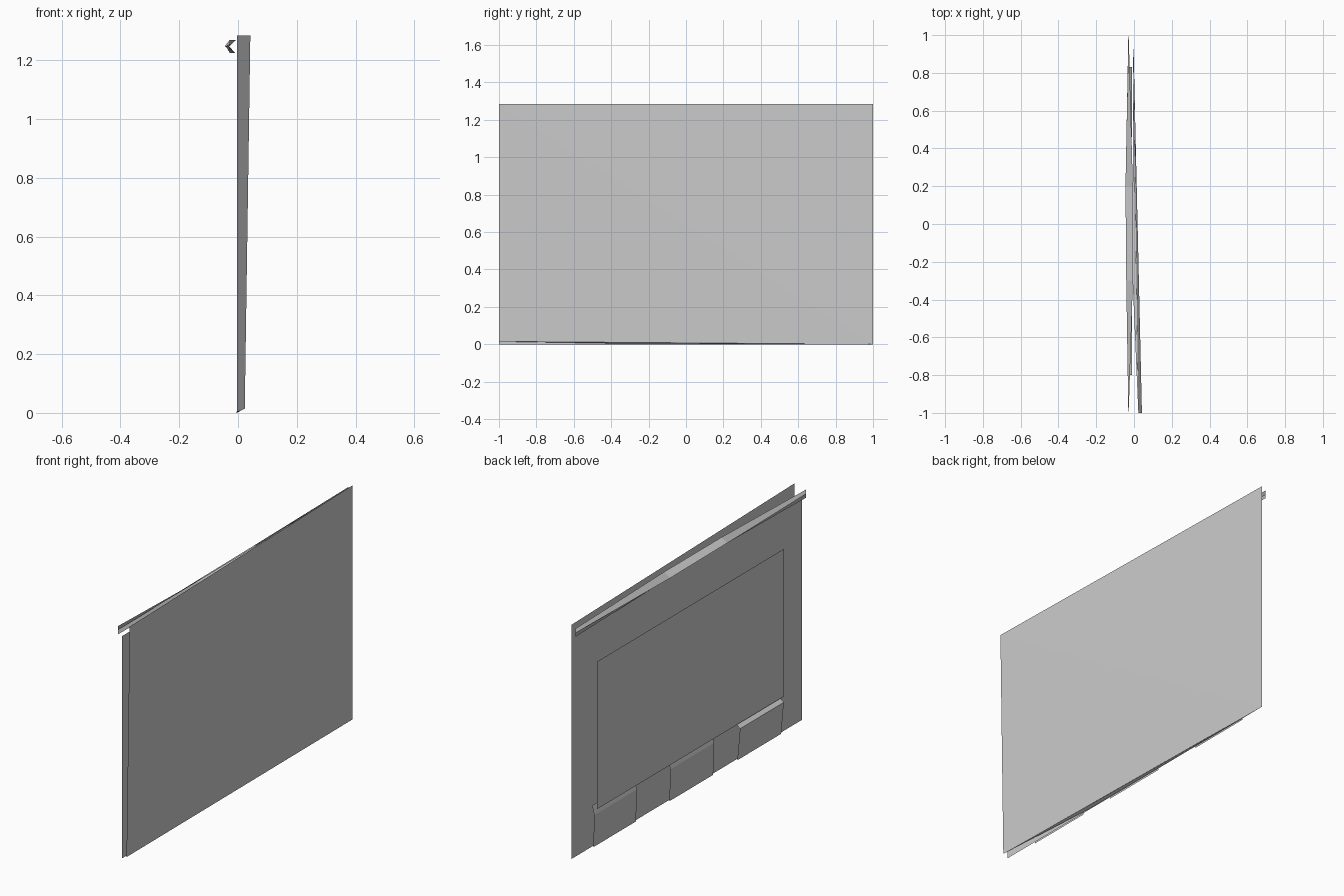
import bpy

if "Cube" in bpy.data.objects:
    bpy.data.objects.remove(bpy.data.objects["Cube"])


def sheet(name, verts, faces):
    """Flat-shaded open sheet."""
    mesh = bpy.data.meshes.new(name)
    mesh.from_pydata(verts, [], faces)
    mesh.update()
    bpy.context.collection.objects.link(bpy.data.objects.new(name, mesh))


def surface(name, rows):
    """Sheet lofted through equal-length rows of points."""
    n = len(rows[0])
    sheet(name, [p for row in rows for p in row],
          [(r * n + i, r * n + i + 1, (r + 1) * n + i + 1, (r + 1) * n + i)
           for r in range(len(rows) - 1) for i in range(n - 1)])


def upright(name, x, y0, y1, z0, z1):
    """Vertical rectangle facing -x."""
    surface(name, [[(x, y0, z0), (x, y1, z0)], [(x, y0, z1), (x, y1, z1)]])


# Slightly twisted backing sheet, swung open at the front edge
sheet("backing_sheet",
      [(0.023, -1, 0.015), (-0.004, 1, 0.0), (-0.004, 1, 1.285), (0.042, -1, 1.285)],
      [(0, 1, 3), (1, 2, 3)])

# Narrow bottom fold between the board and the backing
sheet("bottom_fold",
      [(-0.005, 1, 0.0), (-0.005, -0.35, 0.004), (0.023, -1, 0.015)], [(0, 1, 2)])

# Front board and the panel mounted just proud of it
upright("front_board", -0.005, -1, 1, 0.0, 1.22)
upright("inset_panel", -0.025, -0.815, 0.81, 0.205, 1.015)

# Top strip: flat at its ends, folded outwards in the middle
sections = [(1.0, -0.028, -0.03, -0.028),
            (0.2, -0.006, -0.045, -0.010),
            (-0.3, -0.006, -0.041, -0.012),
            (-1.0, -0.028, -0.03, -0.028)]
surface("top_strip", [[(a, y, 1.27), (b, y, 1.248), (c, y, 1.225)]
                      for y, a, b, c in sections])

# Three pockets along the bottom, each with a folded lip; the last lip gapes
for i, (y0, y1, mouth_x, lip_z) in enumerate([(0.46, 0.83, -0.024, 0.23),
                                              (-0.21, 0.17, -0.024, 0.23),
                                              (-0.80, -0.42, -0.034, 0.20)]):
    profile = [(-0.018, 0.003), (mouth_x, 0.18), (-0.01, lip_z)]
    surface(f"pocket_{i + 1}", [[(x, y0, z), (x, y1, z)] for x, z in profile])
